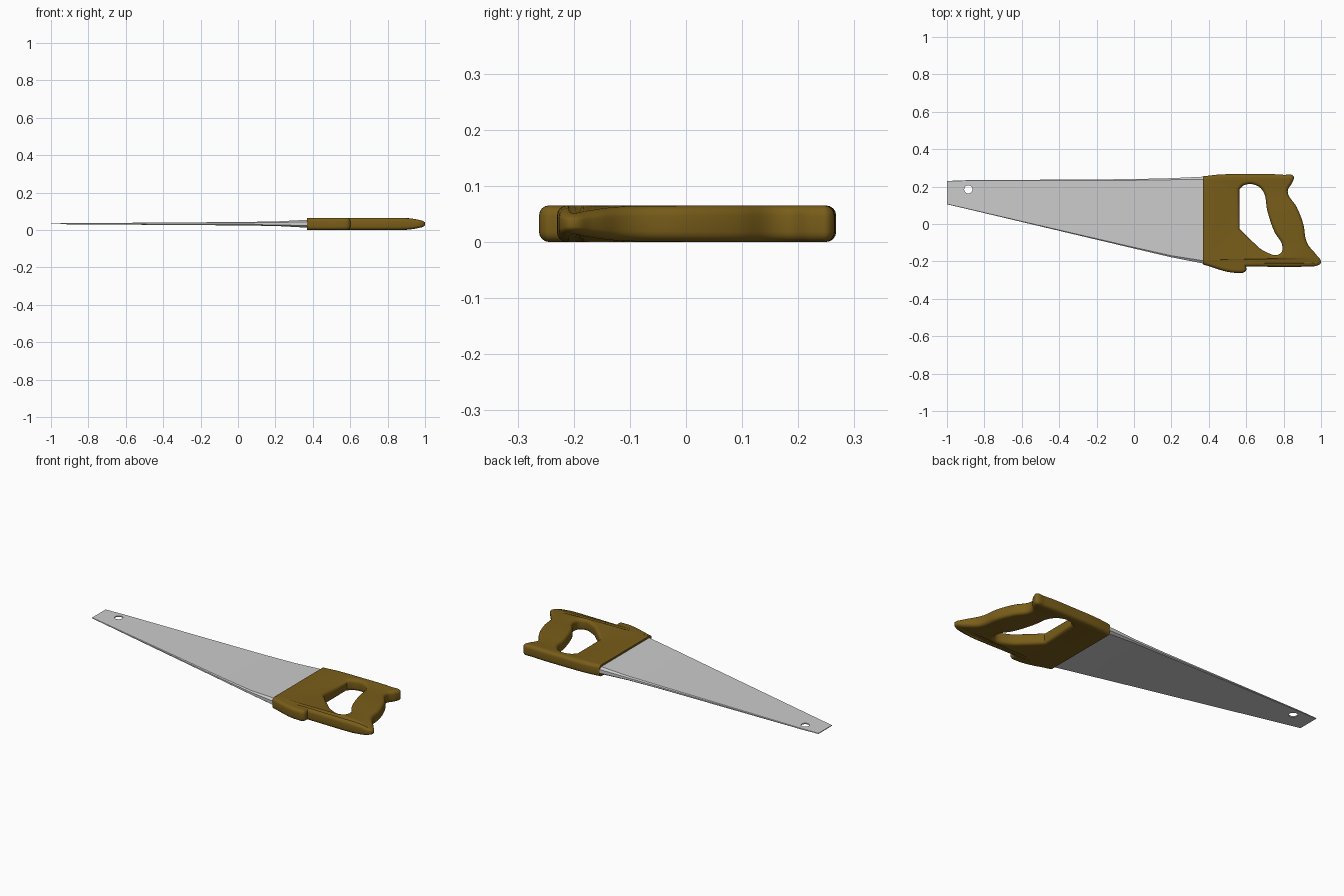
import bpy, bmesh, math

if "Cube" in bpy.data.objects:
    bpy.data.objects.remove(bpy.data.objects["Cube"])

MID = 0.0335   # height of the saw's centre plane


def add_object(name, bm):
    bmesh.ops.recalc_face_normals(bm, faces=bm.faces)
    me = bpy.data.meshes.new(name)
    bm.to_mesh(me)
    bm.free()
    ob = bpy.data.objects.new(name, me)
    bpy.context.collection.objects.link(ob)
    return ob


def smooth(ob, angle):
    bpy.ops.object.select_all(action='DESELECT')
    ob.select_set(True)
    bpy.context.view_layer.objects.active = ob
    bpy.ops.object.shade_smooth_by_angle(angle=math.radians(angle))


def add_loop(curve, points, corners=()):
    sp = curve.splines.new('BEZIER')
    sp.bezier_points.add(len(points) - 1)
    sp.use_cyclic_u = True
    sp.resolution_u = 6
    for i, (bp, (x, y)) in enumerate(zip(sp.bezier_points, points)):
        bp.co = (x, y, 0)
        kind = 'VECTOR' if i in corners else 'AUTO'
        bp.handle_left_type = bp.handle_right_type = kind


# Handle: rounded outline with a finger hole
outer = [(0.33, 0.252), (0.37, 0.255), (0.45, 0.264), (0.59, 0.267), (0.8, 0.263),
         (0.853, 0.255), (0.848, 0.225), (0.822, 0.175), (0.87, 0.09), (0.905, 0.0),
         (0.925, -0.1), (0.975, -0.165), (1.0, -0.205), (0.985, -0.22), (0.93, -0.227),
         (0.6, -0.227), (0.597, -0.252), (0.56, -0.262), (0.37, -0.217), (0.33, -0.208)]
hole = [(0.563, 0.185), (0.59, 0.208), (0.65, 0.208), (0.69, 0.175), (0.713, 0.07),
        (0.75, -0.04), (0.793, -0.12), (0.78, -0.16), (0.7, -0.147), (0.64, -0.1),
        (0.563, -0.025)]
curve = bpy.data.curves.new("handle_outline", 'CURVE')
curve.dimensions = '2D'
curve.fill_mode = 'BOTH'
curve.extrude = 0.0145
curve.bevel_depth = 0.018
curve.bevel_resolution = 3
curve.offset = -0.018
add_loop(curve, outer, (0, 15, 18, 19))
add_loop(curve, hole, (0, 10))
outline = bpy.data.objects.new("handle_outline", curve)
bpy.context.collection.objects.link(outline)
bpy.context.view_layer.update()
mesh = bpy.data.meshes.new_from_object(
    outline.evaluated_get(bpy.context.evaluated_depsgraph_get()))
bm = bmesh.new()
bm.from_mesh(mesh)
bpy.data.objects.remove(outline)
bmesh.ops.remove_doubles(bm, verts=bm.verts, dist=0.0003)
# Square front end where the blade enters
cut = bmesh.ops.bisect_plane(bm, geom=bm.verts[:] + bm.edges[:] + bm.faces[:], dist=1e-5,
                             plane_co=(0.37, 0, 0), plane_no=(-1, 0, 0), clear_outer=True)
rim = [e for e in cut["geom_cut"] if isinstance(e, bmesh.types.BMEdge)]
bmesh.ops.holes_fill(bm, edges=rim, sides=0)
# Heel thins out towards its tip
for v in bm.verts:
    t = max(0.0, (v.co.x - 0.87) / 0.13)
    v.co.z = v.co.z * (1 - 0.6 * t * t) + 0.0325
handle = add_object("handle", bm)
wood = bpy.data.materials.new("brown_wood")
wood.diffuse_color = (0.19, 0.11, 0.01, 1)
wood.use_nodes = True
wood.node_tree.nodes["Principled BSDF"].inputs["Base Color"].default_value = wood.diffuse_color
handle.data.materials.clear()
handle.data.materials.append(wood)
smooth(handle, 40)

# Blade: stations of x, bottom y, top y, half thickness
stations = [(-1.0, 0.105, 0.23, 0.002), (-0.9, 0.082, 0.234, 0.003),
            (-0.44, -0.027, 0.237, 0.006), (0.0, -0.131, 0.24, 0.009),
            (0.2, -0.178, 0.245, 0.012), (0.37, -0.211, 0.253, 0.021),
            (0.41, -0.215, 0.253, 0.022)]
bm = bmesh.new()
rings = []
for x, lo, hi, h in stations:
    b = h * 0.7
    section = [(lo, -h * 0.5), (lo + b, -h), (hi - b, -h), (hi, -h * 0.5),
               (hi, h * 0.5), (hi - b, h), (lo + b, h), (lo, h * 0.5)]
    rings.append([bm.verts.new((x, y, MID + z)) for y, z in section])
for a, b in zip(rings, rings[1:]):
    for i in range(8):
        j = (i + 1) % 8
        bm.faces.new((a[i], a[j], b[j], b[i]))
bm.faces.new(rings[0])
bm.faces.new(rings[-1])
blade = add_object("blade", bm)

# Hanging hole near the toe
bm = bmesh.new()
bmesh.ops.create_cone(bm, cap_ends=True, segments=24, radius1=0.022, radius2=0.022, depth=0.1)
bmesh.ops.translate(bm, verts=bm.verts, vec=(-0.886, 0.185, MID))
cutter = add_object("hanging_hole_cutter", bm)
cutter.hide_render = True
mod = blade.modifiers.new("hanging_hole", 'BOOLEAN')
mod.operation = 'DIFFERENCE'
mod.solver = 'EXACT'
mod.object = cutter
bpy.context.view_layer.objects.active = blade
bpy.ops.object.modifier_apply(modifier=mod.name)
bpy.data.objects.remove(cutter)
smooth(blade, 35)
